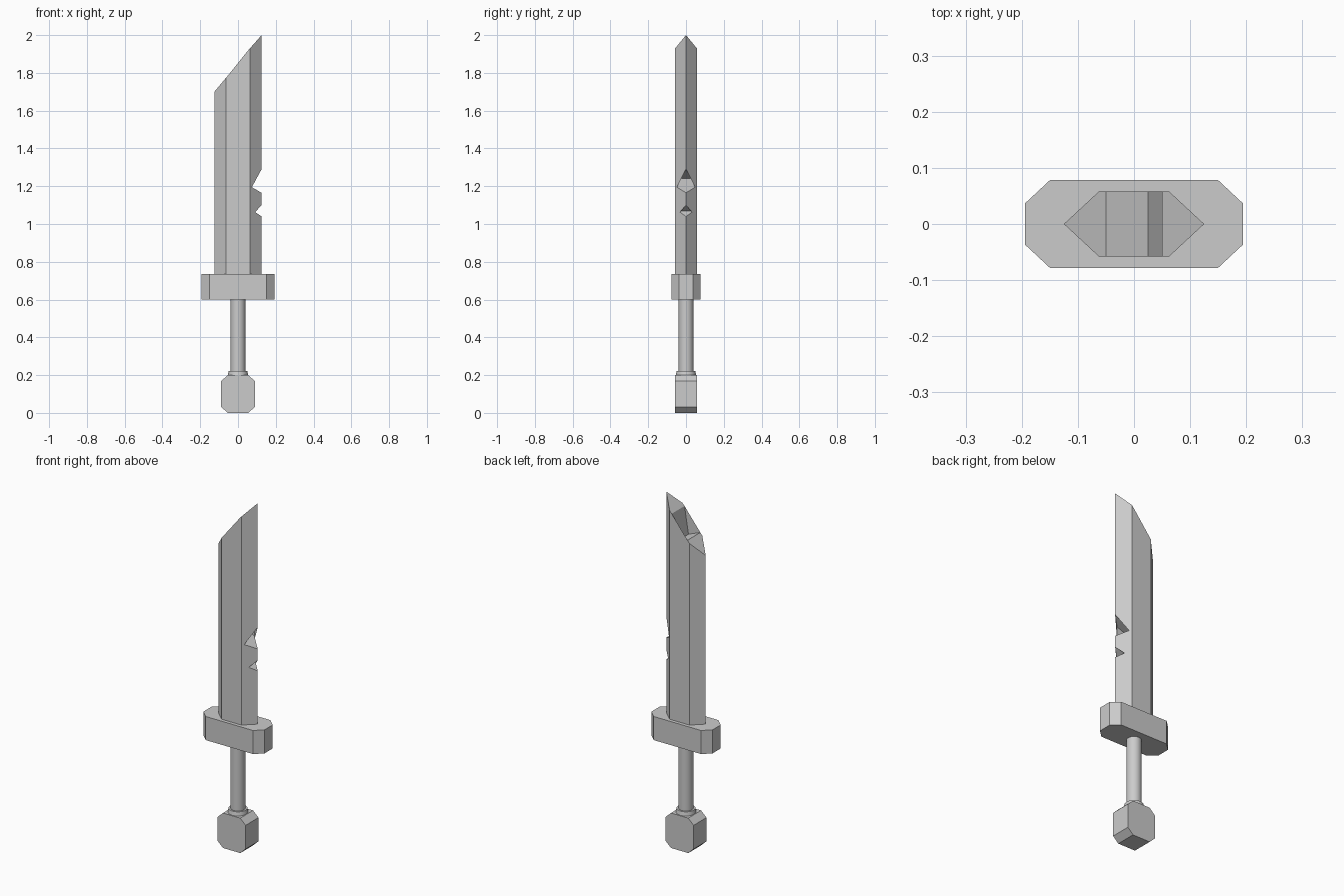
import bpy, bmesh, math
from mathutils import Vector

if "Cube" in bpy.data.objects:
    bpy.data.objects.remove(bpy.data.objects["Cube"])


def finish(name, bm):
    bmesh.ops.recalc_face_normals(bm, faces=bm.faces[:])
    me = bpy.data.meshes.new(name)
    bm.to_mesh(me)
    bm.free()
    ob = bpy.data.objects.new(name, me)
    bpy.context.collection.objects.link(ob)
    return ob


def prism(name, hx, hy, cx, cy, place, lo, hi):
    """Chamfered rectangle extruded between lo and hi."""
    outline = [(hx, -hy + cy), (hx, hy - cy), (hx - cx, hy), (-hx + cx, hy),
               (-hx, hy - cy), (-hx, -hy + cy), (-hx + cx, -hy), (hx - cx, -hy)]
    bm = bmesh.new()
    face = bm.faces.new([bm.verts.new(place(a, b, lo)) for a, b in outline])
    out = bmesh.ops.extrude_face_region(bm, geom=[face])
    shift = Vector(place(0, 0, hi)) - Vector(place(0, 0, lo))
    verts = [g for g in out["geom"] if isinstance(g, bmesh.types.BMVert)]
    bmesh.ops.translate(bm, vec=shift, verts=verts)
    return finish(name, bm)


def cylinder(name, r1, r2, z0, z1, sides=24):
    bpy.ops.mesh.primitive_cone_add(vertices=sides, radius1=r1, radius2=r2,
                                    depth=z1 - z0, location=(0, 0, (z0 + z1) / 2))
    ob = bpy.context.object
    ob.name = name
    bpy.ops.object.shade_smooth_by_angle(angle=math.radians(30))
    return ob


# Blade: notched silhouette, bevelled to an edge on both sides
W, FLAT, T = 0.125, 0.0625, 0.058
left = [(-W, 0.735), (-W, 0.83), (-0.09, 0.895), (-W, 0.925), (-W, 1.15),
        (-0.042, 1.12), (-W, 1.205), (-W, 1.345), (-0.05, 1.435), (-W, 1.505),
        (-W, 1.70), (-0.05, 1.79), (0.025, 1.76), (0.05, 1.915)]
right = [(W, 2.0), (W, 1.76), (0.06, 1.695), (W, 1.715), (W, 1.29),
         (-0.005, 1.24), (W, 1.165), (W, 1.10), (0.08, 1.07), (W, 1.04), (W, 0.735)]
bm = bmesh.new()
face = bm.faces.new([bm.verts.new((x, 0, z)) for x, z in left + right])
bmesh.ops.triangulate(bm, faces=[face])
for x in (-FLAT, FLAT):
    bmesh.ops.bisect_plane(bm, geom=bm.verts[:] + bm.edges[:] + bm.faces[:],
                           plane_co=(x, 0, 0), plane_no=(1, 0, 0), dist=1e-5)


def thickness(x):
    return T * min(1, max(0, (W - abs(x)) / (W - FLAT)))


front = bm.verts[:]
out = bmesh.ops.extrude_face_region(bm, geom=bm.faces[:], use_keep_orig=True)
back = [g for g in out["geom"] if isinstance(g, bmesh.types.BMVert)]
for group, sign in ((front, -1), (back, 1)):
    for v in group:
        v.co.y = sign * thickness(v.co.x)
bmesh.ops.remove_doubles(bm, verts=bm.verts[:], dist=1e-5)
bmesh.ops.recalc_face_normals(bm, faces=bm.faces[:])
finish("blade", bm)

# Guard
prism("guard", 0.194, 0.078, 0.044, 0.041, lambda a, b, h: (a, b, h), 0.60, 0.735)

# Grip and collar
cylinder("grip", 0.039, 0.039, 0.20, 0.60)
cylinder("collar", 0.053, 0.049, 0.20, 0.222)

# Pommel
prism("pommel", 0.089, 0.10, 0.034, 0.032, lambda a, b, h: (a, h, b + 0.10), -T, T)
